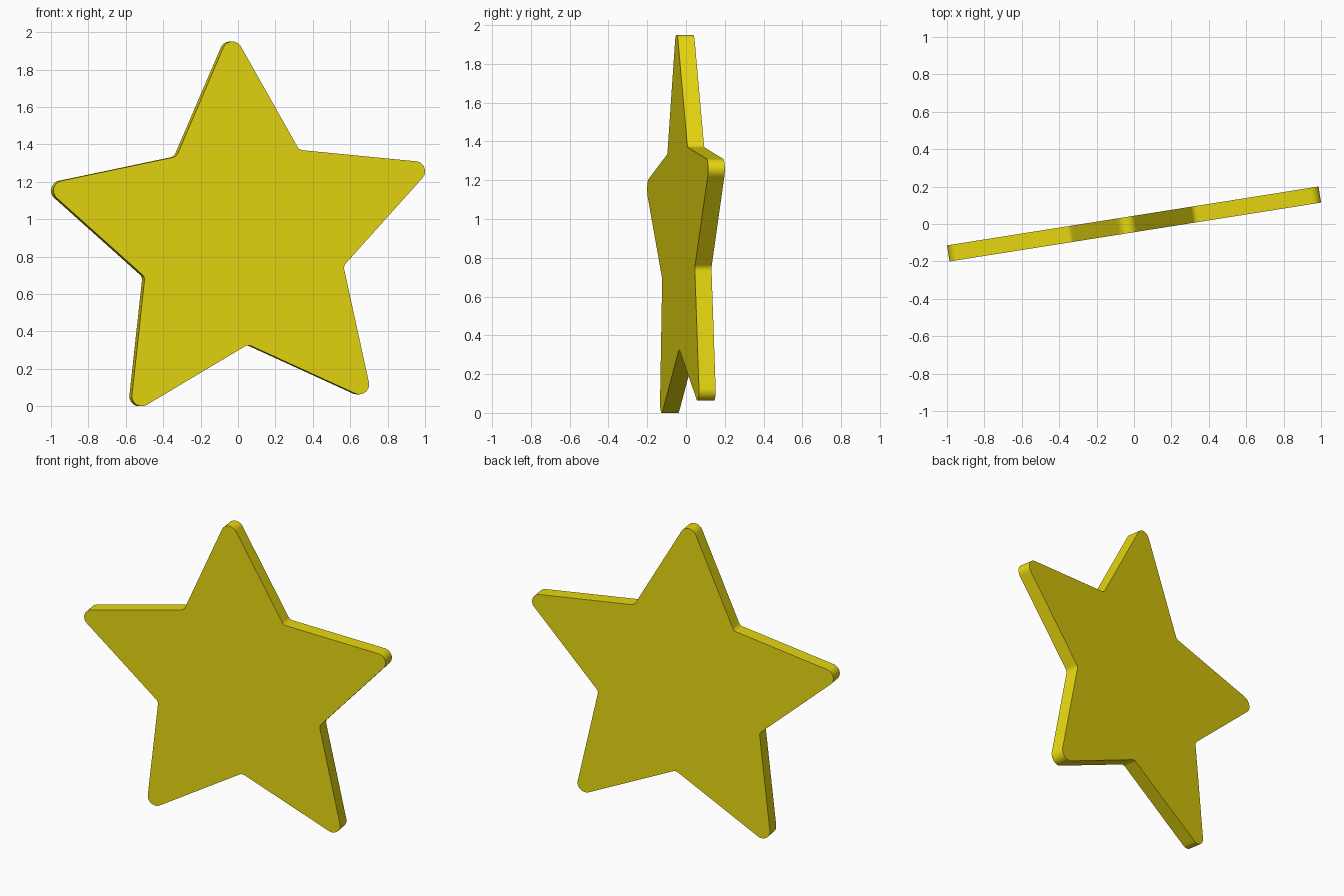
import bpy, bmesh
from math import sin, cos, tan, radians, pi
from mathutils import Vector, Matrix

if "Cube" in bpy.data.objects:
    bpy.data.objects.remove(bpy.data.objects["Cube"])

CENTRE = Vector((0.017, 0.895))
R_TIP, R_IN = 1.122, 0.566
TILT, TURN = radians(-3.1), radians(9)
THICK = 0.087


def fillet(prev, p, nxt, radius, steps):
    """Arc of the given radius replacing corner p."""
    a, b = (prev - p).normalized(), (nxt - p).normalized()
    half = a.angle(b) / 2
    mid = (a + b).normalized()
    c = p + mid * radius / sin(half)
    start = p + a * radius / tan(half) - c
    sweep = start.angle_signed(p + b * radius / tan(half) - c)
    # angle_signed is clockwise-positive
    return [c + Matrix.Rotation(-sweep * i / steps, 2) @ start
            for i in range(steps + 1)]


# Star outline: alternating tips and inner corners
corners = []
for i in range(10):
    r = R_IN if i % 2 else R_TIP
    a = TILT + i * pi / 5
    corners.append(CENTRE + Vector((r * sin(a), r * cos(a))))

outline = []
for i, p in enumerate(corners):
    radius, steps = (0.035, 5) if i % 2 else (0.0535, 14)
    outline += fillet(corners[i - 1], p, corners[(i + 1) % 10], radius, steps)

# Extruded plate, turned slightly about z
bm = bmesh.new()
face = bm.faces.new([bm.verts.new((p.x, -THICK / 2, p.y)) for p in outline])
ext = bmesh.ops.extrude_face_region(bm, geom=[face], use_keep_orig=True)
moved = [g for g in ext["geom"] if isinstance(g, bmesh.types.BMVert)]
bmesh.ops.translate(bm, verts=moved, vec=(0, THICK, 0))
bmesh.ops.rotate(bm, verts=bm.verts, cent=(0, 0, 0), matrix=Matrix.Rotation(TURN, 3, 'Z'))
bmesh.ops.recalc_face_normals(bm, faces=bm.faces)
mesh = bpy.data.meshes.new("star")
bm.to_mesh(mesh)
bm.free()

star = bpy.data.objects.new("star", mesh)
bpy.context.collection.objects.link(star)
bpy.context.view_layer.objects.active = star
star.select_set(True)
bpy.ops.object.shade_smooth_by_angle(angle=radians(30))

# Yellow
mat = bpy.data.materials.new("yellow")
mat.diffuse_color = (0.8, 0.68, 0.005, 1)
mat.use_nodes = True
mat.node_tree.nodes["Principled BSDF"].inputs["Base Color"].default_value = mat.diffuse_color
mesh.materials.append(mat)
